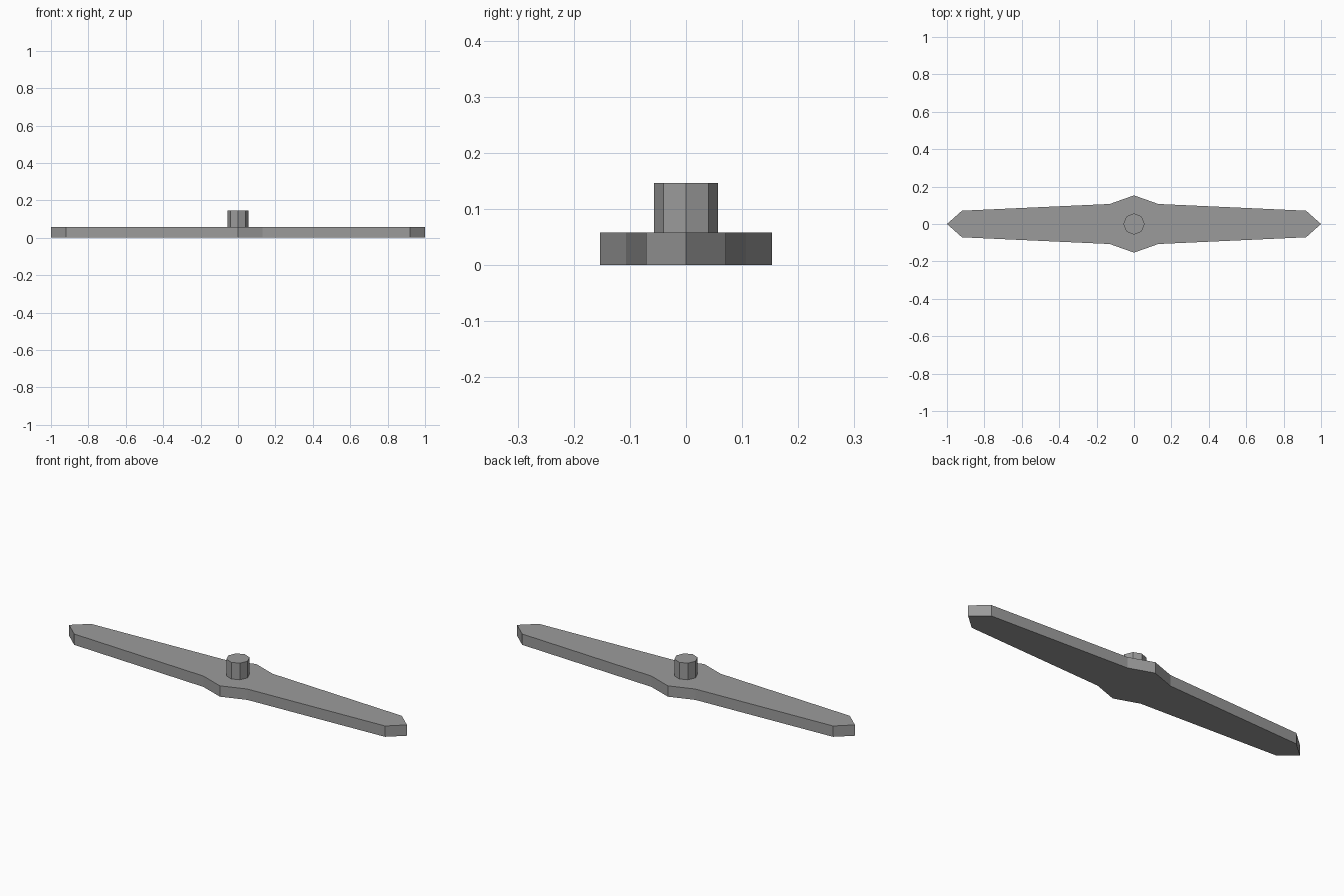
import bpy
import bmesh
from mathutils import Vector

cube = bpy.data.objects.get("Cube")
if cube:
    bpy.data.objects.remove(cube, do_unlink=True)

# Single grey finish
GREY = (0.33, 0.33, 0.33, 1)
grey = bpy.data.materials.new("mid_grey")
grey.use_nodes = True
grey.diffuse_color = GREY
grey.node_tree.nodes["Principled BSDF"].inputs["Base Color"].default_value = GREY

BLADE_TOP = 0.058
HUB_TOP = 0.147


def add_object(name, bm):
    bmesh.ops.recalc_face_normals(bm, faces=bm.faces)
    mesh = bpy.data.meshes.new(name)
    bm.to_mesh(mesh)
    bm.free()
    mesh.materials.append(grey)
    obj = bpy.data.objects.new(name, mesh)
    bpy.context.collection.objects.link(obj)
    return obj


# Double-ended blade: one quarter outline, rotated and mirrored, then extruded
quarter = [(1, 0), (0.92, 0.071), (0.13, 0.107), (0, 0.153)]
half = quarter + [(-x, y) for x, y in reversed(quarter[:-1])]
outline = half + [(-x, -y) for x, y in half[1:-1]]

bm = bmesh.new()
base = bm.faces.new([bm.verts.new((x, y, 0)) for x, y in outline])
extruded = bmesh.ops.extrude_face_region(bm, geom=[base], use_keep_orig=True)
top_verts = [v for v in extruded["geom"] if isinstance(v, bmesh.types.BMVert)]
bmesh.ops.translate(bm, verts=top_verts, vec=Vector((0, 0, BLADE_TOP)))
add_object("blade", bm)

# Eight-sided hub peg standing on the blade
bm = bmesh.new()
bmesh.ops.create_cone(bm, cap_ends=True, segments=8, radius1=0.057,
                      radius2=0.057, depth=HUB_TOP - BLADE_TOP)
hub = add_object("hub_peg", bm)
hub.location.z = (HUB_TOP + BLADE_TOP) / 2
